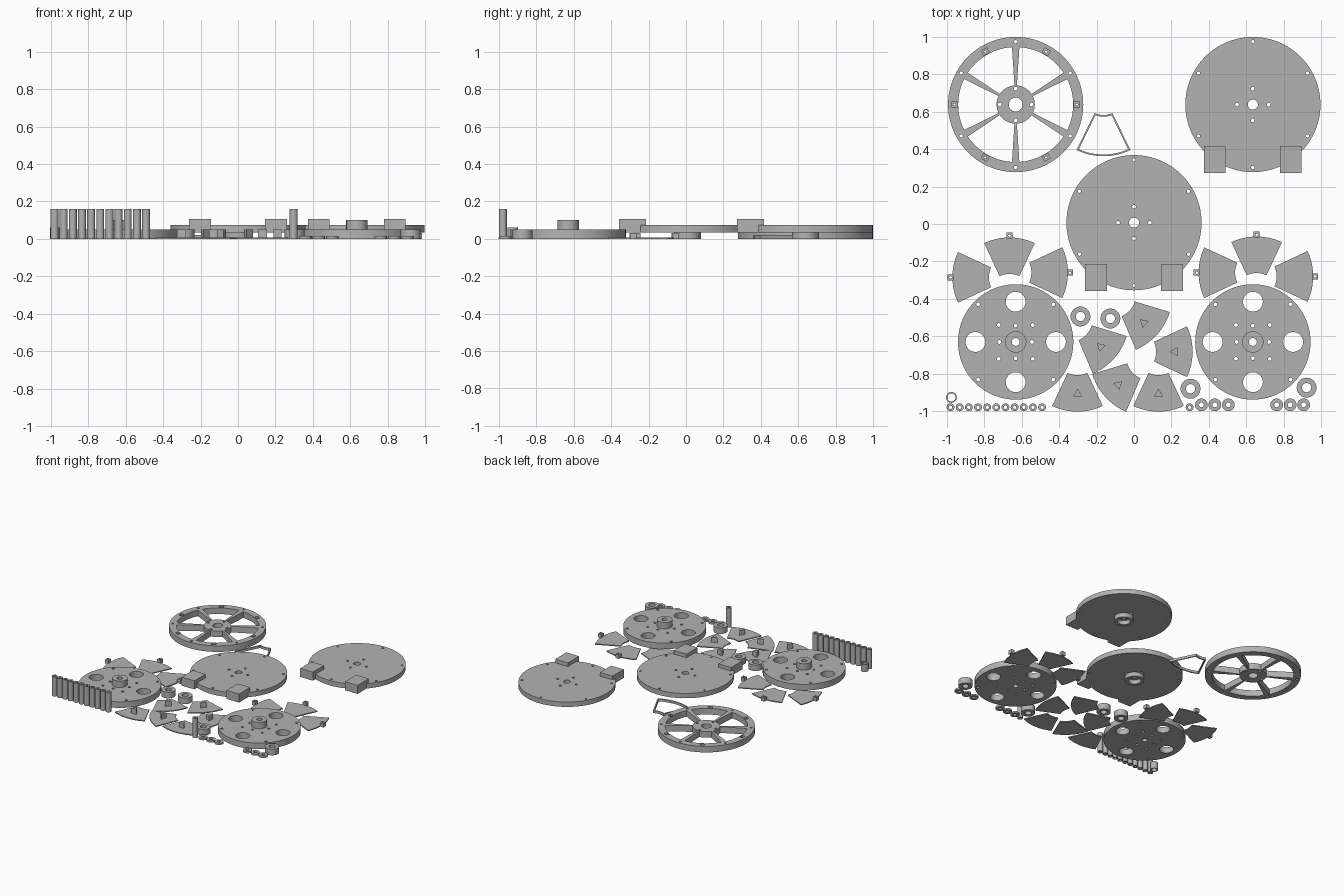
import bpy, bmesh
from math import sin, cos, asin, radians, pi

cube = bpy.data.objects.get("Cube")
if cube:
    bpy.data.objects.remove(cube, do_unlink=True)

grey = bpy.data.materials.new("plain grey")
grey.use_nodes = True
grey.diffuse_color = (0.45, 0.45, 0.45, 1)
grey.node_tree.nodes["Principled BSDF"].inputs["Base Color"].default_value = (0.45, 0.45, 0.45, 1)


def polar(c, r, deg):
    return c[0] + r * cos(radians(deg)), c[1] + r * sin(radians(deg))


def circle(c, r, n=None):
    n = n or (96 if r > 0.2 else 40 if r > 0.03 else 20)
    return [polar(c, r, 360 * i / n) for i in range(n)]


def rect(c, w, h, turn=0):
    s, k = sin(radians(turn)), cos(radians(turn))
    corners = [(-w / 2, -h / 2), (w / 2, -h / 2), (w / 2, h / 2), (-w / 2, h / 2)]
    return [(c[0] + x * k - y * s, c[1] + x * s + y * k) for x, y in corners]


def fan(c, r_in, r_out, half, turn, inset=0, n=12):
    """Annular sector about c, optionally shrunk by a constant wall."""
    pts = []
    for r, way in ((r_out - inset, 1), (r_in + inset, -1)):
        a = half - asin(inset / r) * 180 / pi
        pts += [polar(c, r, turn + way * a * (2 * i / n - 1)) for i in range(n + 1)]
    return pts


def ring_of_holes(c, r, hole, count, start=0):
    return [circle(polar(c, r, start + 360 * i / count), hole) for i in range(count)]


def plate(name, loops, z0, z1):
    """Extrude an outline with holes between two heights."""
    cu = bpy.data.curves.new(name, 'CURVE')
    cu.dimensions, cu.fill_mode, cu.extrude = '2D', 'BOTH', (z1 - z0) / 2
    for pts in loops:
        sp = cu.splines.new('POLY')
        sp.points.add(len(pts) - 1)
        for p, (x, y) in zip(sp.points, pts):
            p.co = (x, y, 0, 1)
        sp.use_cyclic_u = True
    tmp = bpy.data.objects.new(name + "_outline", cu)
    bpy.context.collection.objects.link(tmp)
    dg = bpy.context.evaluated_depsgraph_get()
    me = bpy.data.meshes.new_from_object(tmp.evaluated_get(dg))
    bpy.data.objects.remove(tmp, do_unlink=True)
    bm = bmesh.new()
    bm.from_mesh(me)
    bmesh.ops.remove_doubles(bm, verts=bm.verts, dist=1e-5)
    bmesh.ops.translate(bm, verts=bm.verts, vec=(0, 0, (z0 + z1) / 2))
    bmesh.ops.recalc_face_normals(bm, faces=bm.faces)
    bm.to_mesh(me)
    bm.free()
    me.materials.clear()
    me.materials.append(grey)
    ob = bpy.data.objects.new(name, me)
    bpy.context.collection.objects.link(ob)
    parts.append(ob)


def tube(name, c, r, bore, z0, z1):
    plate(name, [circle(c, r), circle(c, bore)], z0, z1)


parts = []

# Spoked wheel: lower layer with pin holes, upper layer with square pockets
c = (-0.632, 0.638)
spokes = [circle(c, 0.361), circle(c, 0.037)]
spokes += [fan(c, 0.102, 0.307, 26.3, 60 * i) for i in range(6)]
spokes += ring_of_holes(c, 0.085, 0.01, 4) + ring_of_holes(c, 0.336, 0.009, 6, 30)
plate("wheel_base", spokes + ring_of_holes(c, 0.326, 0.006, 6), 0, 0.025)
pockets = [rect(polar(c, 0.326, 60 * i), 0.028, 0.034, 60 * i) for i in range(6)]
plate("wheel_top", spokes + pockets, 0.025, 0.05)

# Cover discs with a boss underneath and two blocks at the front edge
for side, c in (("middle", (0, 0.007)), ("back", (0.635, 0.638))):
    plate(side + "_cover", [circle(c, 0.361), circle(c, 0.027)]
          + ring_of_holes(c, 0.085, 0.01, 4) + ring_of_holes(c, 0.336, 0.009, 6, 30), 0.035, 0.075)
    tube(side + "_cover_boss", c, 0.072, 0.048, 0, 0.035)
    for sx in (-1, 1):
        plate(side + "_cover_block", [rect((c[0] + sx * 0.203, c[1] - 0.293), 0.115, 0.145)], 0.035, 0.105)

# Hub discs with four large holes
for side, c in (("right", (-0.632, -0.63)), ("left", (0.635, -0.63))):
    plate(side + "_hub_disc", [circle(c, 0.308), circle(c, 0.021)]
          + ring_of_holes(c, 0.215, 0.053, 4) + ring_of_holes(c, 0.087, 0.01, 4)
          + ring_of_holes(c, 0.128, 0.01, 4, 45) + ring_of_holes(c, 0.284, 0.01, 4, 45), 0, 0.05)
    tube(side + "_hub", c, 0.057, 0.021, 0.05, 0.102)

# Thin fan panels with a square peg on the outer edge: outer midpoint, direction
PANEL = (0.125, 0.32, 25)
for x, y, turn in ((-0.665, -0.072, 90), (-0.97, -0.285, 180), (-0.353, -0.26, 0),
                   (0.655, -0.067, 90), (0.957, -0.28, 0), (0.345, -0.26, 180)):
    apex = polar((x, y), -0.32, turn)
    plate("pegged_panel", [fan(apex, *PANEL, turn)], 0, 0.008)
    peg = polar((x, y), 0.01, turn)
    plate("panel_peg", [rect(peg, 0.032, 0.032, turn), circle(peg, 0.007)], 0, 0.032)

# Thin fan panels with a triangular post: apex, direction
for x, y, turn in ((-0.115, -0.377, -42), (-0.345, -0.505, -42), (0.083, -0.708, -138),
                   (-0.007, -0.682, 0), (-0.302, -0.682, -90), (0.131, -0.682, -90)):
    plate("post_panel", [fan((x, y), *PANEL, turn)], 0, 0.008)
    post = polar((x, y), 0.225, turn)
    plate("triangle_post", [[polar(post, 0.028, turn + 180 + 120 * i) for i in range(3)]], 0, 0.05)

# Window-shaped thin frame
c = (-0.163, 0.69)
plate("window_frame", [fan(c, 0.108, 0.328, 26, -90), fan(c, 0.108, 0.328, 26, -90, 0.009)], 0, 0.02)

# Collars, slim sleeve, pillars and washers
for c in ((-0.286, -0.494), (-0.126, -0.505), (0.302, -0.88), (0.922, -0.874)):
    tube("collar", c, 0.053, 0.025, 0, 0.05)
tube("sleeve", (-0.975, -0.926), 0.029, 0.022, 0, 0.06)
for x in [-0.98 + 0.0489 * i for i in range(11)] + [0.297]:
    tube("pillar", (x, -0.979), 0.021, 0.009, 0, 0.16)
for x in (0.36, 0.432, 0.504, 0.762, 0.834, 0.906):
    tube("washer", (x, -0.966), 0.034, 0.013, 0, 0.015)

# Smooth round walls, keep edges sharp
bpy.ops.object.select_all(action='DESELECT')
for ob in parts:
    ob.select_set(True)
bpy.context.view_layer.objects.active = parts[0]
bpy.ops.object.shade_smooth_by_angle(angle=radians(35))
